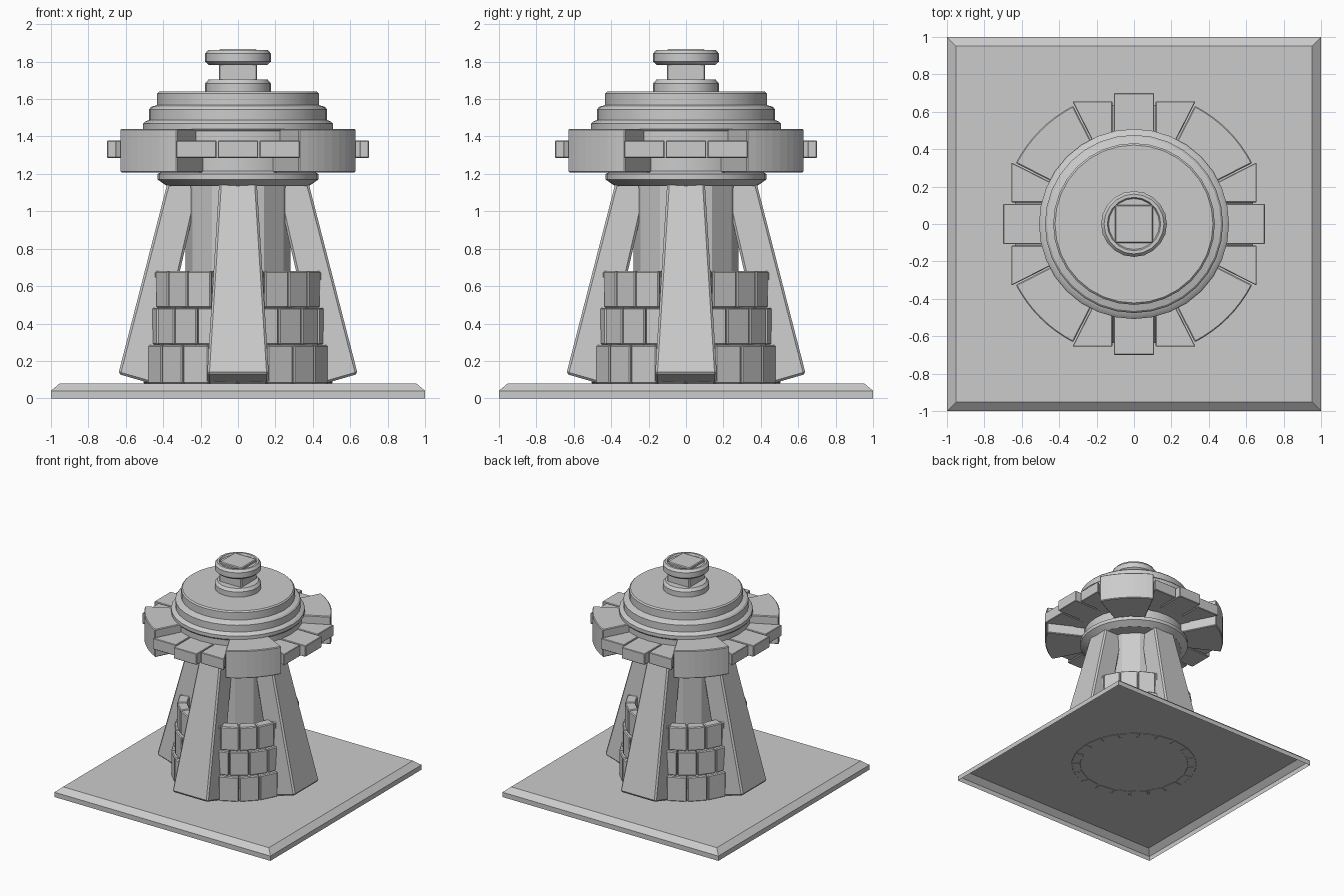
import bpy, bmesh, math
from mathutils import Matrix
from math import cos, sin, radians, pi

if "Cube" in bpy.data.objects:
    bpy.data.objects.remove(bpy.data.objects["Cube"])


def finish(name, bm, bevel=0.0, fix_normals=True):
    if fix_normals:
        bmesh.ops.recalc_face_normals(bm, faces=bm.faces)
    me = bpy.data.meshes.new(name)
    bm.to_mesh(me)
    bm.free()
    ob = bpy.data.objects.new(name, me)
    bpy.context.collection.objects.link(ob)
    if bevel:
        m = ob.modifiers.new("bevel", 'BEVEL')
        m.width = bevel
        m.segments = 1
        m.limit_method = 'ANGLE'
        m.angle_limit = radians(40)
    return ob


def loft(bm, bottom, top, cap_bottom=True):
    """Solid between two matching loops of points."""
    a = [bm.verts.new(p) for p in bottom]
    b = [bm.verts.new(p) for p in top]
    n = len(a)
    if cap_bottom:
        bm.faces.new(a[::-1])
    bm.faces.new(b)
    for i in range(n):
        j = (i + 1) % n
        bm.faces.new((a[i], a[j], b[j], b[i]))


def prism(bm, outline, z0, z1):
    loft(bm, [(x, y, z0) for x, y in outline], [(x, y, z1) for x, y in outline])


def lathe(name, profile, sides, smooth=True):
    """Stack of rings (radius, z), capped at both ends."""
    bm = bmesh.new()
    rings = [[bm.verts.new((r * cos(2 * pi * i / sides), r * sin(2 * pi * i / sides), z))
              for i in range(sides)] for r, z in profile]
    for a, b in zip(rings, rings[1:]):
        for i in range(sides):
            j = (i + 1) % sides
            bm.faces.new((a[i], a[j], b[j], b[i]))
    bm.faces.new(rings[0][::-1])
    bm.faces.new(rings[-1])
    ob = finish(name, bm)
    if smooth:
        bpy.ops.object.select_all(action='DESELECT')
        ob.select_set(True)
        bpy.context.view_layer.objects.active = ob
        bpy.ops.object.shade_smooth_by_angle(angle=radians(20))
    return ob


def turn(outline, deg):
    c, s = cos(radians(deg)), sin(radians(deg))
    return [(x * c - y * s, x * s + y * c) for x, y in outline]


def square(h):
    return [(-h, -h), (h, -h), (h, h), (-h, h)]


# Base plate: a thin shell, open underneath, with a chamfered rim
bm = bmesh.new()
rings = [[bm.verts.new((x, y, z)) for x, y in square(h)]
         for h, z in ((1, 0), (1, 0.04), (0.953, 0.08))]
for a, b in zip(rings, rings[1:]):
    for i in range(4):
        j = (i + 1) % 4
        bm.faces.new((a[i], a[j], b[j], b[i]))
bm.faces.new(rings[-1])
finish("base_plate", bm, fix_normals=False)

# Inner column
lathe("column", [(0.28, 0.082), (0.28, 1.2)], 12, smooth=False)

# Four leaning legs
for k in range(4):
    bm = bmesh.new()
    loft(bm, [(0.64, -0.165, 0.13), (0.64, 0.165, 0.13), (0.45, 0.165, 0.075), (0.45, -0.165, 0.075)],
         [(0.375, -0.1, 1.16), (0.375, 0.1, 1.16), (0.2, 0.1, 1.16), (0.2, -0.1, 1.16)])
    bm.transform(Matrix.Rotation(k * pi / 2, 4, 'Z'))
    finish("leg_%d" % (k + 1), bm, 0.012)

# Three staggered courses of bricks
for row, (r, z0, z1, offset) in enumerate([(0.507, 0.078, 0.285, 0), (0.485, 0.285, 0.484, 9),
                                           (0.463, 0.484, 0.68, 0)]):
    bm = bmesh.new()
    for k in range(20):
        a, b = radians(offset + k * 18 + 0.3), radians(offset + k * 18 + 17.7)
        ri = r - 0.08
        prism(bm, [(r * cos(a), r * sin(a)), (r * cos(b), r * sin(b)),
                   (ri * cos(b), ri * sin(b)), (ri * cos(a), ri * sin(a))], z0, z1)
    finish("brick_course_%d" % (row + 1), bm, 0.007)

# Collar, core and stepped cap
lathe("collar", [(0.38, 1.135), (0.43, 1.17), (0.43, 1.2), (0.40, 1.215), (0.40, 1.284),
                 (0.49, 1.286), (0.49, 1.43)], 32)
lathe("stepped_cap", [(0.5, 1.43), (0.508, 1.44), (0.508, 1.468), (0.495, 1.48), (0.476, 1.488),
                      (0.476, 1.545), (0.465, 1.558), (0.432, 1.568), (0.432, 1.63),
                      (0.422, 1.64)], 32)

# Big curved blocks on the diagonals
for k in range(4):
    bm = bmesh.new()
    angles = [radians(k * 90 + 27.3 + 35.4 * i / 8) for i in range(9)]
    outline = [(0.711 * cos(a), 0.711 * sin(a)) for a in angles]
    outline += [(0.4 * cos(a), 0.4 * sin(a)) for a in reversed(angles)]
    prism(bm, outline, 1.208, 1.44)
    finish("corner_block_%d" % (k + 1), bm, 0.006)

# Three flat slabs on each side between the big blocks
for k in range(4):
    middle = [(0.4, -0.107), (0.7, -0.107), (0.7, 0.107), (0.4, 0.107)]
    side = [(0.4, 0.115), (0.656, 0.115), (0.656, 0.33), (0.4, 0.2)]
    mirrored = [(x, -y) for x, y in side]
    bm = bmesh.new()
    for outline in (middle, side, mirrored):
        prism(bm, turn(outline, k * 90), 1.285, 1.378)
    finish("side_slabs_%d" % (k + 1), bm, 0.004)

# Finial: foot, square post and dished ring
lathe("finial_foot", [(0.176, 1.635), (0.176, 1.683), (0.158, 1.705)], 20)
bm = bmesh.new()
prism(bm, square(0.102), 1.69, 1.867)
finish("finial_post", bm, 0.006)
lathe("finial_ring", [(0.155, 1.782), (0.176, 1.8), (0.176, 1.843), (0.16, 1.863),
                      (0.143, 1.863), (0.136, 1.848)], 20)
